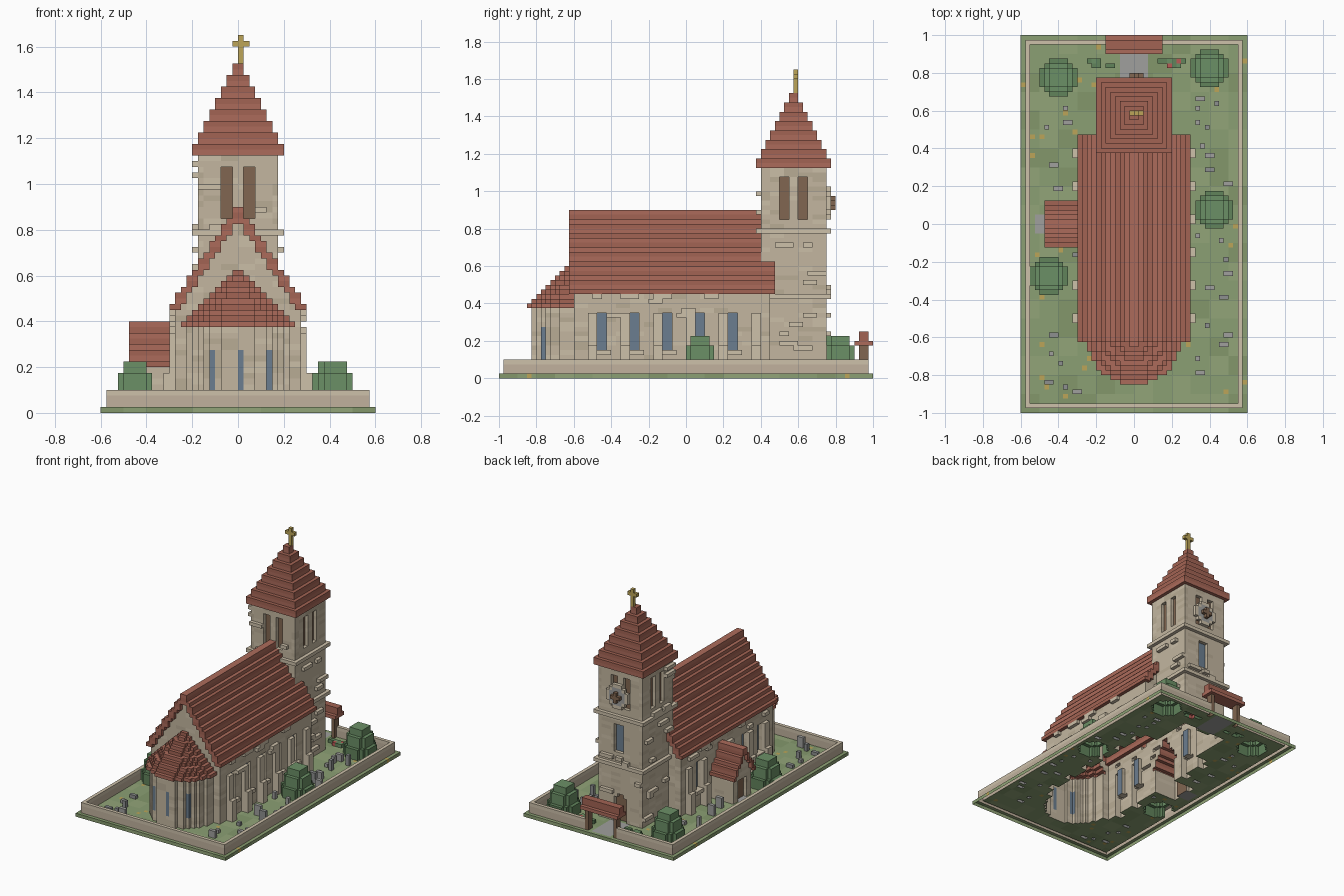
import bpy, random

if "Cube" in bpy.data.objects:
    bpy.data.objects.remove(bpy.data.objects["Cube"])

random.seed(7)
V = 0.025                      # block size; all coordinates below are in blocks
cells = {}                     # (i, j, k) -> (part name, colour name)
COL = {
    'stone_a': (.76, .71, .62), 'stone_b': (.72, .67, .58), 'stone_c': (.79, .74, .65),
    'trim': (.80, .75, .66), 'coping': (.75, .69, .61), 'tile_a': (.67, .42, .36), 'tile_b': (.63, .39, .33),
    'grass_a': (.54, .62, .45), 'grass_b': (.51, .59, .42), 'grass_c': (.57, .64, .47),
    'leaf_a': (.42, .56, .40), 'leaf_b': (.38, .51, .36), 'glass': (.42, .49, .56),
    'wood': (.50, .40, .32), 'grey_a': (.62, .62, .61), 'grey_b': (.55, .56, .56),
    'gold': (.73, .64, .35), 'flower': (.72, .36, .34)}
STONE = ['stone_a'] * 5 + ['stone_b', 'stone_c']


def put(part, col, i, j, k):
    cells[i, j, k] = (part, col)


def box(part, col, x0, x1, y0, y1, z0, z1):
    for k in range(z0, z1):
        for i in range(x0, x1):
            for j in range(y0, y1):
                put(part, col, i, j, k)


def masonry(part):
    """Recolour single courses of a stone part for variation."""
    tone = {}
    for (i, j, k), (p, c) in list(cells.items()):
        if p == part and c == 'stone_a':
            key = (i // 3, j // 3, k)
            tone.setdefault(key, random.choice(STONE))
            put(part, tone[key], i, j, k)


def face_cell(axis, depth, a, k):
    return (depth, a, k) if axis == 'x' else (a, depth, k)


def opening(axis, outer, inward, a0, a1, z0, z1, part, col):
    """Recess an opening by one block and line its back with a colour."""
    for a in range(a0, a1):
        for k in range(z0, z1):
            cells.pop(face_cell(axis, outer, a, k), None)
            put(part, col, *face_cell(axis, outer + inward, a, k))


def bumps(axis, depth, inward, a0, a1, z0, z1, n):
    """Scatter projecting stones over a wall face."""
    for _ in range(n):
        a, k, w = random.randrange(a0, a1 - 3), random.randrange(z0, z1), random.choice((2, 3, 4))
        spots = [face_cell(axis, depth, b, k) for b in range(a, min(a + w, a1))]
        backs = [cells.get(face_cell(axis, depth + inward, b, k), ('', ''))[1] for b in range(a, min(a + w, a1))]
        if all(s not in cells for s in spots) and all(c.startswith('stone') for c in backs):
            for s in spots:
                put('projecting_stones', 'trim', *s)


def disc(part, col, cx, cy, r, z0, z1, ymax=99):
    n = int(r) + 2
    for i in range(int(cx) - n, int(cx) + n):
        for j in range(int(cy) - n, min(int(cy) + n, ymax)):
            if (i + .5 - cx) ** 2 + (j + .5 - cy) ** 2 <= r * r:
                for k in range(z0, z1):
                    put(part, col, i, j, k)


# Churchyard ground, in patches of grass
patch = {}
for i in range(-24, 24):
    for j in range(-40, 40):
        t = patch.setdefault((i // 4, j // 4), random.choice(['grass_a', 'grass_a', 'grass_b', 'grass_c']))
        put('ground', 'gold' if random.random() < .012 else t, i, j, 0)
box('path', 'grey_a', -3, 3, 30, 39, 0, 1)
box('path', 'grey_a', -21, -17, -2, 2, 0, 1)

# Boundary wall with a gap at the gate
for z0, z1, c in ((1, 3, 'coping'), (3, 4, 'trim')):
    for y in (-39, 38):
        box('boundary_wall', c, -23, 23, y, y + 1, z0, z1)
    for x in (-23, 22):
        box('boundary_wall', c, x, x + 1, -39, 39, z0, z1)
for i in range(-4, 4):
    for k in (1, 2, 3):
        cells.pop((i, 38, k), None)

# Nave: walls, gable and stepped roof
box('nave', 'stone_a', -11, 11, -24, 18, 1, 18)
for k in range(18, 36):
    h = max(1, round(12 - (k - 18) / 1.5))
    t = 'tile_a' if k % 2 else 'tile_b'
    box('nave_roof', t, -h, h, -25, 19, k, k + 1)
    if h > 2:                                  # set the gable back under the verge
        for i in range(-h + 2, h - 2):
            for j in (-25, 18):
                cells.pop((i, j, k), None)
            put('nave', 'stone_a', i, -24, k)
            put('nave', 'stone_a', i, 17, k)

# Apse: half-round wall and stepped half-cone roof
disc('apse', 'stone_a', 0, -24, 9, 1, 15, -24)
for k in range(15, 25):
    disc('apse_roof', 'tile_a' if k % 2 else 'tile_b', 0, -24, 10.1 - (k - 15), k, k + 1, -24)
for i in (-5, 0, 5):
    j = min(c[1] for c in cells if c[0] == i and c[2] == 8 and cells[c][0] == 'apse')
    box('apse_windows', 'glass', i, i + 1, j, j + 1, 4, 11)

# South porch on the left side
box('porch', 'stone_a', -18, -11, -4, 4, 1, 9)
for k in range(8, 16):
    h = max(1, round(5 - (k - 8) / 1.6))
    box('porch_roof', 'tile_a' if k % 2 else 'tile_b', -19, -11, -h, h, k, k + 1)
    if h > 1:
        for j in range(-h + 1, h - 1):
            cells.pop((-19, j, k), None)
            put('porch', 'stone_a', -18, j, k)
opening('x', -18, 1, -2, 2, 1, 7, 'porch_door', 'wood')

# Tower: shaft, string courses, pyramid roof, cross
box('tower', 'stone_a', -7, 7, 16, 30, 1, 45)
for part in ('nave', 'apse', 'porch', 'tower'):
    masonry(part)
for k in (17, 31):
    for i in range(-8, 8):
        for j in range(15, 31):
            if (i, j, k) not in cells:
                put('string_course', 'trim', i, j, k)
for n in range(8):
    h = 8 - n
    for k in (45 + 2 * n, 46 + 2 * n):
        box('tower_roof', 'tile_a' if k % 2 else 'tile_b', -h, h, 23 - h, 23 + h, k, k + 1)
box('cross', 'gold', 0, 1, 23, 24, 61, 66)
box('cross', 'gold', -1, 2, 23, 24, 64, 65)

# Belfry louvres on all four sides
for a in (-3, 1):
    for outer, inward in ((16, 1), (29, -1)):
        opening('y', outer, inward, a, a + 2, 34, 43, 'louvres', 'wood')
    for outer, inward in ((-7, 1), (6, -1)):
        opening('x', outer, inward, a + 23, a + 25, 34, 43, 'louvres', 'wood')

# Clock, tower window and door on the back face
for i in range(-3, 4):
    for k in range(34, 41):
        d = i * i + (k - 37) ** 2
        if d <= 11:
            put('clock', 'trim' if d > 6 else 'grey_a', i, 30, k)
for i, k in ((0, 37), (0, 38), (1, 37), (0, 36), (-1, 37)):
    put('clock_hands', 'wood', i, 31, k)
opening('y', 29, -1, -1, 2, 21, 29, 'tower_window', 'glass')
opening('y', 29, -1, -2, 2, 1, 8, 'tower_door', 'wood')
opening('y', 29, -1, -1, 1, 8, 9, 'tower_door', 'wood')

# Nave buttresses and windows, both sides
for n in range(-3, 3):
    y = 7 * n
    for s in (1, -1):
        if s < 0 and n in (-1, 0):
            pass                               # porch stands here
        else:
            for d, top in ((11, 14), (12, 7)):
                i = d if s > 0 else -d - 1
                box('buttresses', 'trim', i, i + 1, y, y + 2, 1, top)
        if n < 2 and not (s < 0 and n == 0 or s < 0 and n == -1):
            opening('x', 10 if s > 0 else -11, -s, y + 2, y + 4, 6, 14, 'nave_windows', 'glass')
            i = 11 if s > 0 else -12
            box('window_sills', 'trim', i, i + 1, y + 2, y + 5, 5, 6)
        elif n == 0 or n == -1:
            if s > 0:
                opening('x', 10, -1, y + 2, y + 4, 6, 14, 'nave_windows', 'glass')

# Projecting stones on tower and nave
for depth, inward in ((7, -1), (-8, 1)):
    bumps('x', depth, inward, 16, 30, 3, 44, 16)
for depth, inward in ((30, -1), (15, 1)):
    bumps('y', depth, inward, -7, 7, 9, 44, 16)
for depth, inward in ((11, -1), (-12, 1)):
    bumps('x', depth, inward, -23, 15, 5, 18, 18)

# Gate with a small tiled roof
for x in (-5, 4):
    box('gate_posts', 'wood', x, x + 1, 37, 39, 1, 7)
box('gate_roof', 'tile_a', -6, 6, 36, 40, 7, 8)
box('gate_roof', 'tile_b', -6, 6, 37, 39, 8, 10)

# Bushy trees in three tiers
for cx, cy in ((-16, 31), (16, 33), (17, 3), (-18, -11)):
    for r, z0, z1, c in ((4.2, 1, 4, 'leaf_b'), (3.3, 4, 7, 'leaf_a'), (2.3, 7, 9, 'leaf_a')):
        disc('trees', c, cx, cy, r, z0, z1)

# Flower beds by the gate path
for x0 in (-10, 5):
    for i in range(x0, x0 + 6):
        for j in range(33, 35):
            if random.random() < .75:
                put('flower_beds', random.choice(['flower', 'leaf_a', 'leaf_b']), i, j, 1)

# Gravestones scattered over both sides and behind the apse
for s in (1, -1):
    for _ in range(32):
        i, j = s * random.randint(13, 19), random.randint(-36, 29)
        w, h = random.choice((1, 2)), random.choice((1, 2, 3))
        if all((i + a, j + b, 1) not in cells for a in range(-1, w + 1) for b in (-1, 0, 1)) \
                and not (s < 0 and abs(j) < 4):
            box('gravestones', random.choice(['grey_a', 'grey_b']), i, i + w, j, j + 1, 1, 1 + h)

# Turn the exposed block faces into one mesh per part (the underside stays open)
QUADS = {(1, 0, 0): ((1, 0, 0), (1, 1, 0), (1, 1, 1), (1, 0, 1)), (-1, 0, 0): ((0, 1, 0), (0, 0, 0), (0, 0, 1), (0, 1, 1)),
         (0, 1, 0): ((1, 1, 0), (0, 1, 0), (0, 1, 1), (1, 1, 1)), (0, -1, 0): ((0, 0, 0), (1, 0, 0), (1, 0, 1), (0, 0, 1)),
         (0, 0, 1): ((0, 0, 1), (1, 0, 1), (1, 1, 1), (0, 1, 1)), (0, 0, -1): ((0, 1, 0), (1, 1, 0), (1, 0, 0), (0, 0, 0))}
mats = {}
for name, rgb in COL.items():
    mats[name] = bpy.data.materials.new(name)
    mats[name].diffuse_color = (*[c ** 2.2 for c in rgb], 1)
parts = {}
for (i, j, k), (part, col) in cells.items():
    verts, faces, cols = parts.setdefault(part, ({}, [], []))
    for (dx, dy, dz), quad in QUADS.items():
        if (i + dx, j + dy, k + dz) in cells or (dz < 0 and k == 0):
            continue
        faces.append([verts.setdefault((i + a, j + b, k + c), len(verts)) for a, b, c in quad])
        cols.append(col)
for part, (verts, faces, cols) in parts.items():
    me = bpy.data.meshes.new(part)
    me.from_pydata([(x * V, y * V, z * V) for x, y, z in verts], [], faces)
    used = sorted(set(cols))
    for c in used:
        me.materials.append(mats[c])
    me.polygons.foreach_set('material_index', [used.index(c) for c in cols])
    me.update()
    bpy.context.collection.objects.link(bpy.data.objects.new(part, me))

for m in bpy.data.materials:
    if m.users and not m.is_grease_pencil:
        m.use_nodes = True
        m.node_tree.nodes["Principled BSDF"].inputs["Base Color"].default_value = m.diffuse_color
